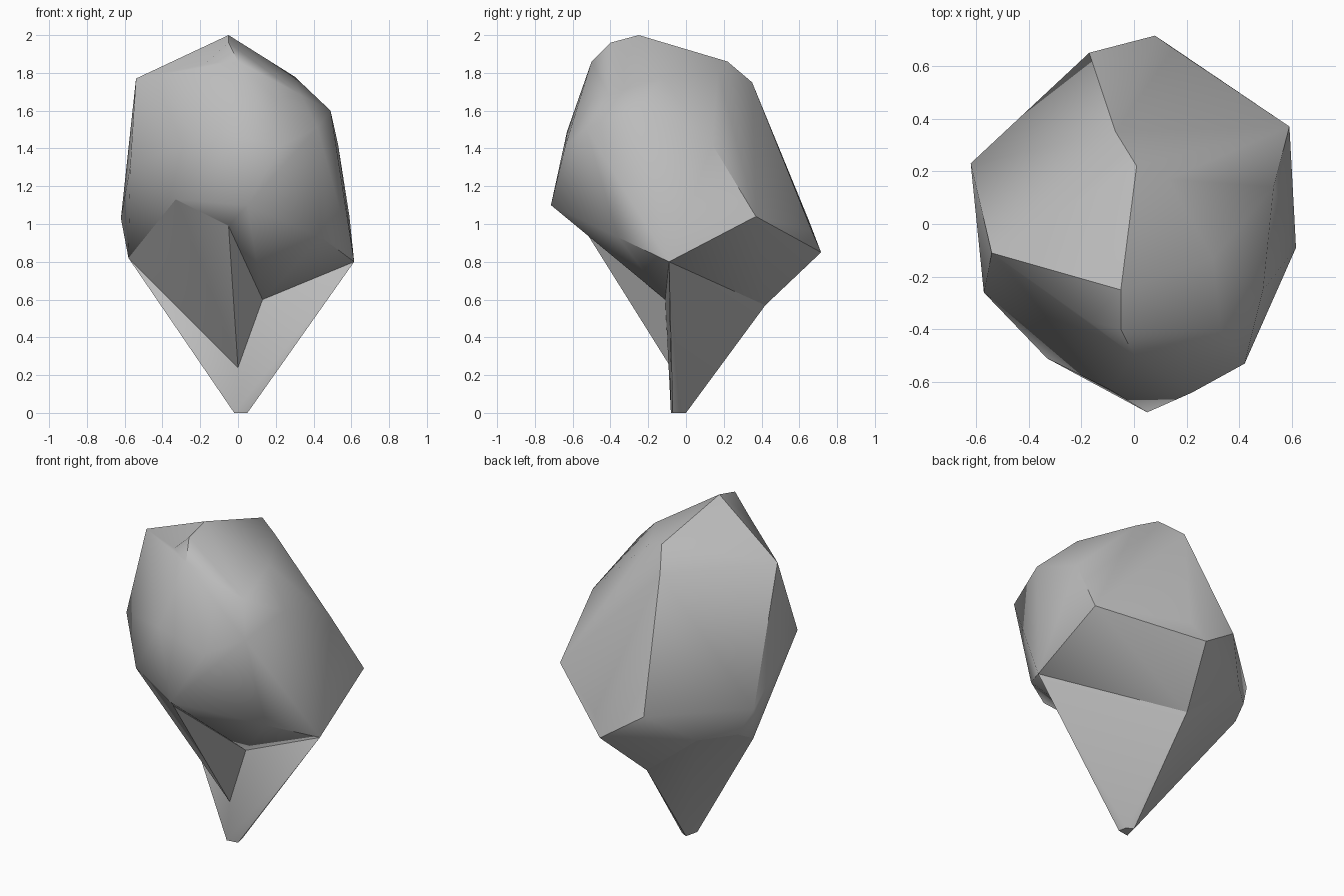
import bpy, bmesh, math
from mathutils import Vector

if "Cube" in bpy.data.objects:
    bpy.data.objects.remove(bpy.data.objects["Cube"])

grey = bpy.data.materials.new("stone_grey")
grey.use_nodes = True
colour = (0.5, 0.5, 0.5, 1)
grey.diffuse_color = colour
grey.node_tree.nodes["Principled BSDF"].inputs["Base Color"].default_value = colour


def dent(bm, start, end, target):
    """Split the ridge between two corners and press its middle to target."""
    for edge in list(bm.edges):
        gaps = [min((v.co - Vector(c)).length for v in edge.verts) for c in (start, end)]
        if max(gaps) < 1e-4:
            split = bmesh.utils.edge_split(edge, edge.verts[0], 0.5)
            split[1].co = target
            bmesh.ops.triangulate(bm, faces=bm.faces)
            return


def chiselled(name, corners, dents=()):
    """Faceted stone lump: the convex hull of its corners, then dented."""
    bm = bmesh.new()
    for corner in corners:
        bm.verts.new(corner)
    hull = bmesh.ops.convex_hull(bm, input=bm.verts)
    loose = [v for v in set(hull["geom_interior"] + hull["geom_unused"])
             if isinstance(v, bmesh.types.BMVert)]
    bmesh.ops.delete(bm, geom=loose, context="VERTS")
    for start, end, target in dents:
        dent(bm, start, end, target)
    bmesh.ops.recalc_face_normals(bm, faces=bm.faces)
    mesh = bpy.data.meshes.new(name)
    bm.to_mesh(mesh)
    bm.free()
    mesh.materials.append(grey)
    obj = bpy.data.objects.new(name, mesh)
    bpy.context.collection.objects.link(obj)
    bpy.ops.object.select_all(action="DESELECT")
    obj.select_set(True)
    bpy.context.view_layer.objects.active = obj
    bpy.ops.object.shade_smooth_by_angle(angle=math.radians(40))


# Corners shared between the lumps
brow = (0.05, -0.715, 1.10)
cheek = (-0.33, -0.51, 1.13)
side = (-0.57, -0.26, 1.31)
flank = (-0.62, 0.23, 1.03)
hip = (-0.58, 0.18, 0.82)
left_tip = (0.615, -0.09, 0.80)
back_tip = (0.08, 0.715, 0.85)
back_low = (-0.03, 0.42, 0.57)
back_under = (-0.385, 0.443, 0.855)
side_under = (-0.55, 0.285, 0.875)
lip = (-0.05, -0.55, 0.99)
notch = (0.13, -0.11, 0.60)
neck = (0.00, -0.08, 0.24)

# Upper mass
forehead = (0.00, -0.50, 1.86)
crest = (-0.05, -0.40, 1.96)
shoulder = (-0.54, -0.11, 1.77)
front_corner = (0.42, -0.53, 1.51)
top = [crest, forehead, shoulder, front_corner, (-0.05, -0.25, 2.00),
       (0.01, 0.22, 1.86), (-0.07, 0.35, 1.75), (0.30, -0.13, 1.78),
       (0.13, 0.17, 1.81), (0.33, -0.41, 1.685)]
middle = [(0.49, -0.25, 1.60), (0.22, -0.64, 1.41), (-0.09, -0.63, 1.49),
          (0.53, 0.14, 1.42), (0.59, 0.37, 1.04), (-0.17, 0.65, 1.02),
          (0.15, 0.666, 0.963), (0.44, -0.36, 0.93)]
chiselled("crown", top + middle + [brow, cheek, side, flank, hip, left_tip, back_tip,
                                   back_low, back_under, side_under, lip, notch],
          [(crest, shoulder, (-0.17, -0.37, 1.85)),
           (forehead, front_corner, (0.20, -0.495, 1.665))])

# Wedge under the front, on one side of the notch
chiselled("front_wedge", [lip, notch, neck, cheek, side, flank, hip,
                          back_low, back_under])

# Tapered lower part ending in a small foot
foot = [(-0.02, -0.08, 0), (0.05, -0.07, 0), (0.04, -0.02, 0), (0, 0, 0)]
chiselled("tapered_base", foot + [left_tip, notch, neck, back_low, hip,
                                  back_under, side_under])
